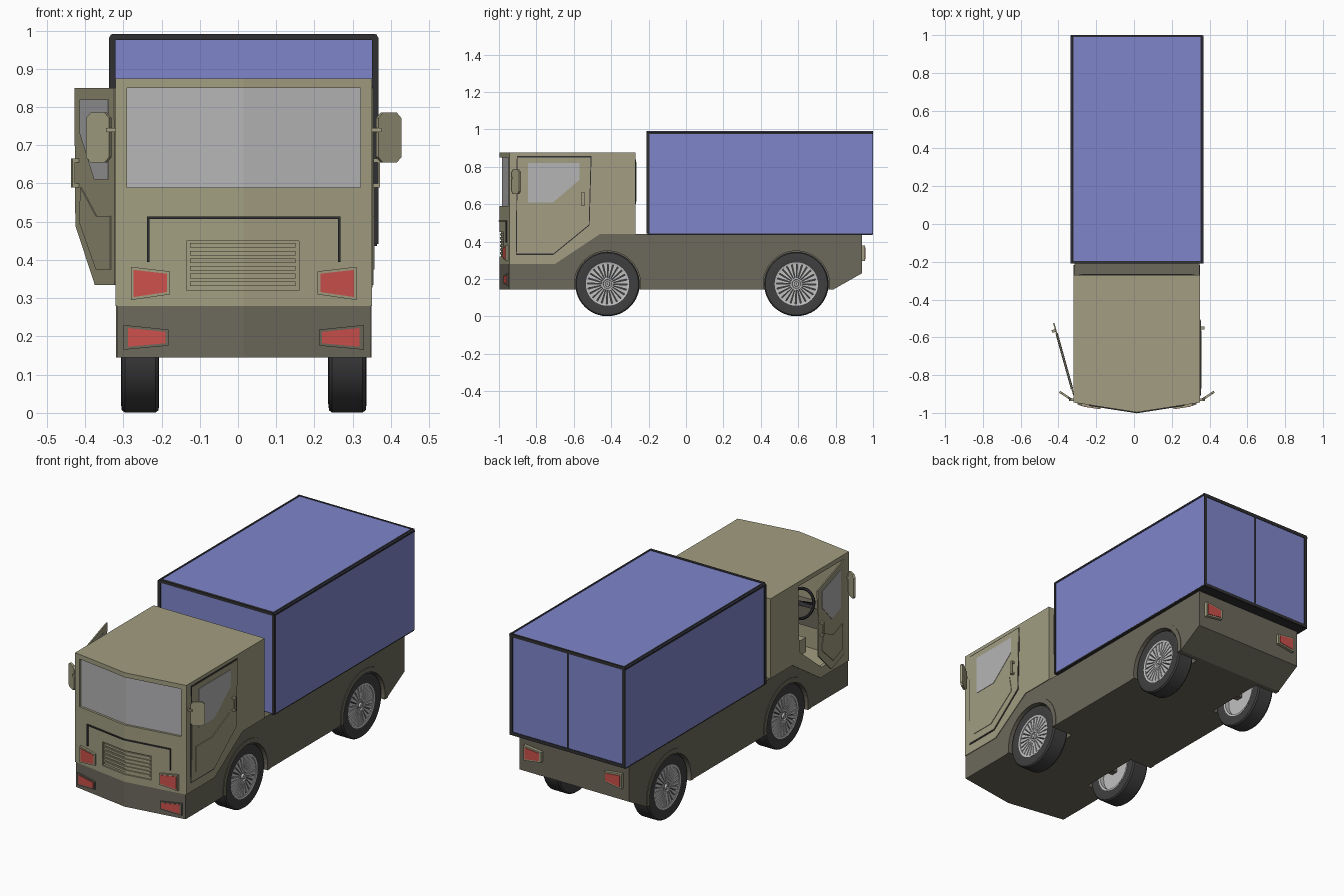
import bpy, bmesh, math
from mathutils import Matrix, Vector

cube = bpy.data.objects.get("Cube")
if cube:
    bpy.data.objects.remove(cube)

C = 0.015        # centre line of the truck
HALF = 0.335     # half width of the cab


def material(name, r, g, b):
    m = bpy.data.materials.new(name)
    m.use_nodes = True
    m.diffuse_color = (r, g, b, 1)
    bsdf = next(n for n in m.node_tree.nodes if n.type == 'BSDF_PRINCIPLED')
    bsdf.inputs["Base Color"].default_value = (r, g, b, 1)
    bsdf.inputs["Roughness"].default_value = 0.6
    return m


OLIVE = material("olive paint", 0.36, 0.34, 0.22)
DARK = material("dark olive paint", 0.15, 0.14, 0.105)
BLUE = material("blue panel", 0.21, 0.235, 0.60)
BLACK = material("black trim", 0.03, 0.03, 0.034)
TYRE = material("tyre rubber", 0.05, 0.05, 0.052)
SILVER = material("silver rim", 0.53, 0.53, 0.53)
GLASS = material("grey glass", 0.46, 0.46, 0.47)
RED = material("red lamp", 0.60, 0.08, 0.07)


def loft(name, rings, mat, closed=False):
    """Skin a list of equal rings; cap the ends unless the rings close."""
    bm = bmesh.new()
    vs = [[bm.verts.new(p) for p in ring] for ring in rings]
    n = len(vs[0])
    pairs = list(zip(vs, vs[1:])) + ([(vs[-1], vs[0])] if closed else [])
    for a, b in pairs:
        for i in range(n):
            j = (i + 1) % n
            bm.faces.new((a[i], a[j], b[j], b[i]))
    if not closed:
        bm.faces.new(vs[0])
        bm.faces.new(vs[-1])
    bmesh.ops.recalc_face_normals(bm, faces=bm.faces)
    mesh = bpy.data.meshes.new(name)
    bm.to_mesh(mesh)
    bm.free()
    mesh.materials.append(mat)
    ob = bpy.data.objects.new(name, mesh)
    bpy.context.collection.objects.link(ob)
    return ob


def prism_x(name, yz, x0, x1, mat):
    return loft(name, [[(x, y, z) for y, z in yz] for x in (x0, x1)], mat)


def prism_y(name, xz, y0, y1, mat):
    return loft(name, [[(x, y, z) for x, z in xz] for y in (y0, y1)], mat)


def box(name, lo, hi, mat):
    return prism_x(name, [(lo[1], lo[2]), (hi[1], lo[2]), (hi[1], hi[2]), (lo[1], hi[2])], lo[0], hi[0], mat)


def front_y(x):
    return -0.997 + 0.052 * abs(x - C) / HALF


def body(name, yz, half, mat):
    """Side profile whose front edge is pulled out to a shallow vee."""
    return loft(name, [[(x, front_y(x) if y < -0.94 else y, z) for y, z in yz]
                       for x in (C - half, C, C + half)], mat)


def vee(name, stations, out, inn, mat):
    """Plate that follows the vee front; stations are (x, z low, z high)."""
    return loft(name, [[(x, front_y(x) - out, a), (x, front_y(x) - out, b),
                        (x, front_y(x) + inn, b), (x, front_y(x) + inn, a)]
                       for x, a, b in stations], mat)


def smooth(ob):
    bpy.ops.object.select_all(action='DESELECT')
    ob.select_set(True)
    bpy.context.view_layer.objects.active = ob
    bpy.ops.object.shade_smooth_by_angle(angle=math.radians(35))


def lathe(name, profile, mat, n=48):
    """Turn a closed (radius, x) profile about the x axis."""
    rings = []
    for k in range(n):
        a = math.tau * k / n
        rings.append([(x, r * math.cos(a), r * math.sin(a)) for r, x in profile])
    ob = loft(name, rings, mat, closed=True)
    smooth(ob)
    return ob


def cut(ob, cutters):
    for c in cutters:
        c.hide_render = True
        mod = ob.modifiers.new("cut", 'BOOLEAN')
        mod.operation = 'DIFFERENCE'
        mod.solver = 'EXACT'
        mod.object = c
    dg = bpy.context.evaluated_depsgraph_get()
    mesh = bpy.data.meshes.new_from_object(ob.evaluated_get(dg))
    ob.modifiers.clear()
    ob.data = mesh
    for c in cutters:
        bpy.data.objects.remove(c)


def arc(r, y, z, a0, a1, n=32):
    angles = [math.radians(a0 + (a1 - a0) * i / n) for i in range(n + 1)]
    return [(y + r * math.cos(a), z + r * math.sin(a)) for a in angles]


AXLES = (-0.42, 0.59)
WZ, WR = 0.173, 0.172

# Chassis with wheel arches
chassis = body("chassis", [(-0.945, 0.145), (0.79, 0.145), (0.94, 0.23), (0.94, 0.44),
                           (-0.46, 0.44), (-0.70, 0.28), (-0.945, 0.28)], 0.331, DARK)
cut(chassis, [prism_x("arch_cutter", arc(0.177, y, WZ, 0, 350, 40), C + s * 0.2, C + s * 0.5, DARK)
              for y in AXLES for s in (-1, 1)])
for y in AXLES:
    for s in (-1, 1):
        lip = arc(0.203, y, WZ, -8, 188) + arc(0.177, y, WZ, 189, -9)
        prism_x("wheel_arch_lip", lip, C + s * 0.31, C + s * 0.334, DARK)
    box("axle", (-0.22, y - 0.02, WZ - 0.02), (0.25, y + 0.02, WZ + 0.02), DARK)

# Cab shell: hollow, with a door opening and a windscreen recess
DOOR = [(-0.90, 0.85), (-0.905, 0.335), (-0.71, 0.335), (-0.52, 0.49), (-0.51, 0.85)]
cab = body("cab", [(-0.945, 0.28), (-0.70, 0.28), (-0.46, 0.44), (-0.27, 0.44),
                   (-0.27, 0.875), (-0.945, 0.875)], HALF, OLIVE)
inside = [(-0.915, 0.305), (-0.71, 0.305), (-0.48, 0.46), (-0.29, 0.46), (-0.29, 0.86), (-0.915, 0.86)]
cut(cab, [prism_x("cavity_cutter", inside, C - 0.317, C + 0.317, OLIVE),
          prism_x("door_cutter", DOOR, -0.45, -0.25, OLIVE),
          vee("screen_cutter", [(-0.29, 0.59, 0.85), (C, 0.59, 0.85), (0.32, 0.59, 0.85)], 0.1, 0.016, OLIVE),
          vee("grille_cutter", [(-0.135, 0.32, 0.45), (C, 0.32, 0.45), (0.16, 0.32, 0.45)], 0.1, 0.008, OLIVE)])
vee("windscreen", [(-0.29, 0.59, 0.85), (C, 0.59, 0.85), (0.32, 0.59, 0.85)], -0.012, 0.018, GLASS)
box("rear_window_seal", (-0.29, -0.272, 0.60), (0.32, -0.268, 0.84), BLACK)
box("rear_window", (-0.275, -0.268, 0.615), (0.305, -0.265, 0.825), GLASS)

# Grille slats and black front trim
for i in range(6):
    z = 0.332 + i * 0.02
    vee("grille_slat", [(x, z, z + 0.012) for x in (-0.125, C, 0.15)], -0.002, 0.012, OLIVE)
vee("front_trim_bar", [(x, 0.507, 0.514) for x in (-0.238, C, 0.268)], 0.005, 0.005, BLACK)
for s in (-1, 1):
    vee("front_trim_post", [(C + s * d, 0.395, 0.514) for d in (0.246, 0.253)], 0.005, 0.005, BLACK)

    # Front and rear lamps
    vee("headlamp_frame", [(C + s * 0.193, 0.31, 0.37), (C + s * 0.295, 0.295, 0.382)], 0.012, 0.01, OLIVE)
    vee("headlamp", [(C + s * 0.201, 0.316, 0.364), (C + s * 0.288, 0.303, 0.374)], 0.014, 0.01, RED)
    vee("bumper_lamp_frame", [(C + s * 0.197, 0.176, 0.218), (C + s * 0.315, 0.165, 0.23)], 0.008, 0.01, DARK)
    vee("bumper_lamp", [(C + s * 0.205, 0.182, 0.212), (C + s * 0.303, 0.173, 0.222)], 0.010, 0.01, RED)
    xs = [C + s * d for d in (0.19, 0.295)]
    prism_y("tail_lamp_frame", [(xs[0], 0.31), (xs[1], 0.295), (xs[1], 0.378), (xs[0], 0.365)], 0.935, 0.957, OLIVE)
    xs = [C + s * d for d in (0.2, 0.286)]
    prism_y("tail_lamp", [(xs[0], 0.317), (xs[1], 0.305), (xs[1], 0.368), (xs[0], 0.358)], 0.94, 0.96, RED)

    # Door mirrors
    w, h, c = 0.036, 0.065, 0.014
    shape = [(-w, c - h), (c - w, -h), (w - c, -h), (w, c - h), (w, h - c), (w - c, h), (c - w, h), (-w, h - c)]
    mirror = prism_y("mirror", shape, -0.006, 0.006, OLIVE)
    mirror.matrix_world = Matrix.Translation((C + s * 0.379, -0.908, 0.72)) @ Matrix.Rotation(s * 0.58, 4, 'Z')
    box("mirror_stalk", (C + s * 0.325, -0.936, 0.735), (C + s * 0.36, -0.925, 0.745), OLIVE)


def door(s, angle):
    """Door built about its hinge; s is the side it belongs to."""
    place = Matrix.Translation((C + s * HALF, -0.90, 0)) @ Matrix.Rotation(angle, 4, 'Z')

    def part(name, yz, d0, d1, mat):
        ob = prism_x(name, [(y + 0.90, z) for y, z in yz], s * d0, s * d1, mat)
        ob.matrix_world = place

    if angle == 0:
        mid = Vector((-0.71, 0.6))
        seal = [mid + (Vector(p) - mid) * 1.025 for p in DOOR]
        part("door_seal", seal, -0.002, 0.002, BLACK)
    part("door_panel", DOOR, -0.003, 0.004, OLIVE)
    part("door_window", [(-0.845, 0.61), (-0.71, 0.61), (-0.57, 0.73), (-0.57, 0.82), (-0.845, 0.82)],
         -0.005, 0.006, GLASS)
    part("door_pocket", [(-0.87, 0.375), (-0.73, 0.375), (-0.565, 0.50), (-0.58, 0.59),
                         (-0.73, 0.515), (-0.87, 0.515)], -0.006, 0.007, OLIVE)
    for a, b, d in ((0.59, 0.665, 0.016), (0.59, 0.60, 0.0), (0.655, 0.665, 0.0)):
        part("door_handle", [(-0.558, a), (-0.543, a), (-0.543, b), (-0.558, b)], d, 0.022, OLIVE)


door(1, 0)
door(-1, math.radians(15.5))

# Cab interior
box("dashboard", (-0.30, -0.92, 0.46), (0.33, -0.84, 0.57), DARK)
for x in (-0.16, 0.19):
    box("seat_cushion", (x - 0.1, -0.66, 0.42), (x + 0.1, -0.40, 0.50), OLIVE)
    box("seat_base", (x - 0.08, -0.62, 0.30), (x + 0.08, -0.42, 0.43), DARK)
    box("seat_back", (x - 0.1, -0.42, 0.46), (x + 0.1, -0.35, 0.76), OLIVE)
ring = arc(0.008, 0.075, 0, 0, 315, 7)
tilt = Matrix.Translation((-0.16, -0.76, 0.62)) @ Matrix.Rotation(math.radians(-60), 4, 'Z').inverted().to_3x3().to_4x4()
tilt = Matrix.Translation((-0.16, -0.76, 0.62)) @ Matrix.Rotation(math.radians(25), 4, 'X') @ Matrix.Rotation(math.pi / 2, 4, 'Z')
lathe("steering_wheel", ring, BLACK, 32).matrix_world = tilt
box("steering_spoke", (-0.006, -0.072, -0.01), (0.006, 0.072, 0.01), BLACK).matrix_world = tilt
box("steering_column", (-0.11, -0.012, -0.012), (0.006, 0.012, 0.012), BLACK).matrix_world = tilt

# Cargo box with black edging
L, R, T = C - 0.352, C + 0.352, 0.99
box("cargo_box", (L + 0.003, -0.206, 0.442), (R - 0.003, 0.997, T - 0.002), BLUE)
box("cargo_floor", (L + 0.003, -0.206, 0.436), (R - 0.003, 0.997, 0.444), BLACK)
for s in (-1, 1):
    e = C + s * 0.352
    prism_y("cargo_top_edge", [(e, T - 0.015), (e, T - 0.008), (e - s * 0.008, T + 0.001),
                               (e - s * 0.016, T + 0.001), (e - s * 0.016, T - 0.015)], -0.208, 0.998, BLACK)
    box("cargo_front_post", (e - s * 0.016, -0.21, 0.442), (e, -0.195, T - 0.008), BLACK)
    box("cargo_rear_post", (e - s * 0.004, 0.99, 0.44), (e - s * 0.022, 1.0, T - 0.004), BLACK)
box("cargo_front_header", (L + 0.008, -0.21, T - 0.015), (R - 0.008, -0.195, T + 0.001), BLACK)
for z in (0.438, T - 0.018):
    box("cargo_rear_rail", (L + 0.004, 0.99, z), (R - 0.004, 1.0, z + 0.018), BLACK)
box("cargo_door_gap", (C - 0.004, 0.99, 0.44), (C + 0.004, 0.999, T - 0.004), BLACK)

# Wheels: one set of parts, reused at every corner
parts = [
    lathe("tyre", [(0.112, -0.045), (0.15, -0.05), (0.166, -0.048), (WR, -0.04),
                   (WR, 0.04), (0.166, 0.048), (0.15, 0.05), (0.112, 0.045)], TYRE, 64),
    lathe("rim", [(0.106, -0.044), (0.116, -0.046), (0.116, 0.046), (0.106, 0.044)], SILVER),
    lathe("rim_back", [(0.002, -0.02), (0.11, -0.02), (0.11, -0.01), (0.002, -0.01)], SILVER),
    lathe("rim_shadow", [(0.002, -0.01), (0.11, -0.01), (0.11, 0.03), (0.002, 0.03)], TYRE),
    lathe("hub", [(0.002, 0.0), (0.032, 0.0), (0.032, 0.042), (0.024, 0.042), (0.022, 0.036),
                  (0.014, 0.036), (0.012, 0.046), (0.002, 0.046)], SILVER, 32)]
for k in range(24):
    a = k * 15
    parts.append(prism_x("rim_spoke", arc(0.109, 0, 0, a, a + 11.5, 2) + arc(0.028, 0, 0, a + 11.5, a, 2),
                         0.025, 0.041, SILVER))
for y in AXLES:
    for s in (-1, 1):
        spot = Matrix.Translation((C + s * 0.271, y, WZ)) @ Matrix.Rotation(0 if s > 0 else math.pi, 4, 'Z')
        for p in parts:
            ob = p.copy()
            bpy.context.collection.objects.link(ob)
            ob.matrix_world = spot
for p in parts:
    bpy.data.objects.remove(p)
